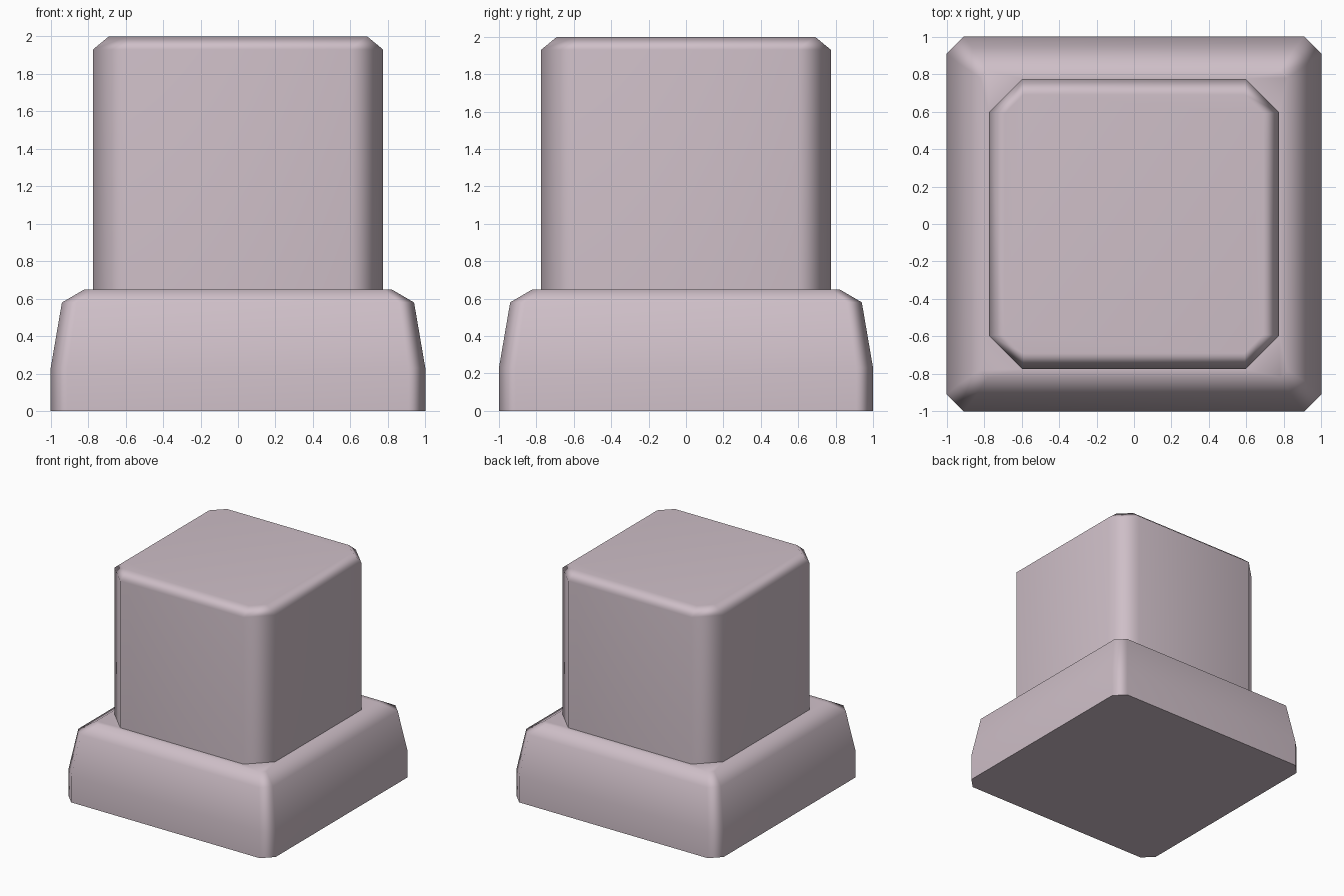
import bpy, bmesh, math

if "Cube" in bpy.data.objects:
    bpy.data.objects.remove(bpy.data.objects["Cube"])

mat = bpy.data.materials.new("pale mauve")
mat.diffuse_color = (0.62, 0.52, 0.575, 1)
mat.use_nodes = True
mat.node_tree.nodes["Principled BSDF"].inputs["Base Color"].default_value = mat.diffuse_color


def octagon(bm, half, flat, z):
    """Square ring with cut corners: half = half width, flat = half length of each side."""
    ring = []
    for k in range(4):
        c, s = round(math.cos(k * math.pi / 2)), round(math.sin(k * math.pi / 2))
        for x, y in ((half, -flat), (half, flat)):
            ring.append(bm.verts.new((c * x - s * y, s * x + c * y, z)))
    return ring


def loft(name, sections, cap_bottom=False, cap_top=False):
    """Stack of cut-corner squares joined by quads."""
    bm = bmesh.new()
    rings = [octagon(bm, *sec) for sec in sections]
    for a, b in zip(rings, rings[1:]):
        for i in range(8):
            j = (i + 1) % 8
            bm.faces.new((a[i], a[j], b[j], b[i]))
    if cap_bottom:
        bm.faces.new(rings[0][::-1])
    if cap_top:
        bm.faces.new(rings[-1])
    mesh = bpy.data.meshes.new(name)
    bm.to_mesh(mesh)
    bm.free()
    mesh.materials.append(mat)
    ob = bpy.data.objects.new(name, mesh)
    bpy.context.collection.objects.link(ob)
    bpy.ops.object.select_all(action='DESELECT')
    ob.select_set(True)
    bpy.context.view_layer.objects.active = ob
    bpy.ops.object.shade_smooth_by_angle(angle=math.radians(62))
    # keep the large faces flat and the narrow bevels rounded
    mod = ob.modifiers.new("weighted normals", 'WEIGHTED_NORMAL')
    mod.keep_sharp = True
    return ob


# Tapered plinth, its top ledge running in to the foot of the block
loft("plinth", [
    (1.0, 0.91, 0.0),
    (1.0, 0.91, 0.23),
    (0.94, 0.86, 0.58),
    (0.82, 0.78, 0.65),
    (0.775, 0.595, 0.65),
], cap_bottom=True)

# Tall block with bevelled upright corners and top rim
loft("block", [
    (0.775, 0.595, 0.65),
    (0.775, 0.595, 1.93),
    (0.69, 0.59, 2.0),
], cap_top=True)
